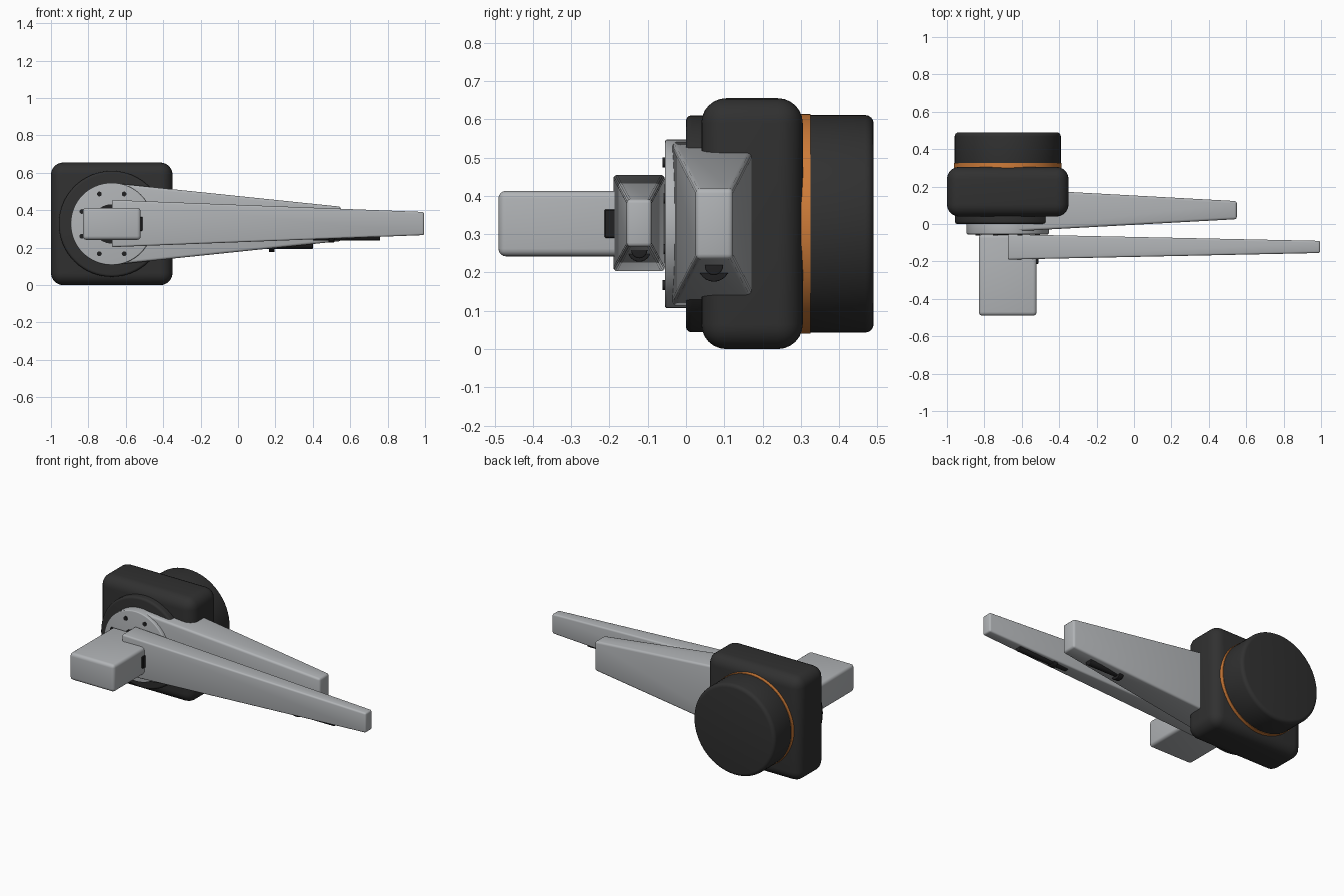
import bpy
import math
from mathutils import Matrix

cube = bpy.data.objects.get("Cube")
if cube:
    bpy.data.objects.remove(cube, do_unlink=True)

AX, AZ = -0.675, 0.327  # joint axis, running along y


def material(name, rgb):
    m = bpy.data.materials.new(name)
    m.use_nodes = True
    m.diffuse_color = (*rgb, 1)
    bsdf = next(n for n in m.node_tree.nodes if n.type == "BSDF_PRINCIPLED")
    bsdf.inputs["Base Color"].default_value = (*rgb, 1)
    return m


GREY = material("light_grey_metal", (0.44, 0.455, 0.47))
DARK = material("charcoal_plastic", (0.03, 0.03, 0.03))
BLACK = material("black_fitting", (0.015, 0.015, 0.016))
ORANGE = material("orange_trim", (0.62, 0.2, 0.04))


def finish(name, mat, bevel, segments):
    ob = bpy.context.object
    ob.name = name
    ob.data.materials.append(mat)
    if bevel:
        mod = ob.modifiers.new("rounded_edges", "BEVEL")
        mod.width = bevel
        mod.segments = segments
        mod.limit_method = "ANGLE"
        mod.angle_limit = math.radians(40)
        bpy.ops.object.modifier_apply(modifier=mod.name)
    bpy.ops.object.shade_smooth_by_angle(angle=math.radians(35))
    return ob


def cylinder(name, mat, start, length, radius, axis="Y", bevel=0.0, sides=64):
    """Cylinder growing from start along +axis."""
    x, y, z = start
    h = length / 2
    loc = (x, y + h, z) if axis == "Y" else (x + h, y, z)
    rot = (math.pi / 2, 0, 0) if axis == "Y" else (0, math.pi / 2, 0)
    bpy.ops.mesh.primitive_cylinder_add(vertices=sides, radius=radius, depth=length,
                                        location=loc, rotation=rot)
    return finish(name, mat, bevel, 4)


def box(name, mat, low, high, bevel, segments=4, taper=None):
    """Box between two corners; taper = (y, z) scale of the +x end."""
    bpy.ops.mesh.primitive_cube_add(size=2)
    mid = [(a + b) / 2 for a, b in zip(low, high)]
    half = [(b - a) / 2 for a, b in zip(low, high)]
    mesh = bpy.context.object.data
    if taper:
        for v in mesh.vertices:
            if v.co.x > 0:
                v.co.y *= taper[0]
                v.co.z *= taper[1]
    mesh.transform(Matrix.Translation(mid) @ Matrix.Diagonal((*half, 1)))
    return finish(name, mat, bevel, segments)


# Motor housing with its drum, trim ring and front collar
box("motor_housing", DARK, (-1, 0.04, 0), (-0.35, 0.305, 0.655), 0.065, 6)
cylinder("rear_drum", DARK, (AX, 0.29, AZ), 0.2, 0.284, bevel=0.022)
cylinder("trim_ring", ORANGE, (AX, 0.3, AZ), 0.025, 0.287)
cylinder("front_collar", DARK, (AX, 0, AZ), 0.08, 0.283, bevel=0.014)

# Mounting flange with hub and bolt circle
cylinder("flange", GREY, (AX, -0.055, AZ), 0.06, 0.22, bevel=0.006)
cylinder("flange_hub", BLACK, (AX, -0.06, AZ), 0.02, 0.105)
for i in range(8):
    a = math.pi * (2 * i + 1) / 8
    cylinder("flange_bolt", BLACK, (AX + 0.173 * math.cos(a), -0.061, AZ + 0.173 * math.sin(a)),
             0.02, 0.013, sides=12)

# Tapered arms
box("rear_arm", GREY, (AX, -0.041, 0.108), (0.55, 0.189, 0.546), 0.013, 3, (0.42, 0.42))
box("front_arm", GREY, (AX, -0.19, 0.203), (0.995, -0.055, 0.455), 0.01, 3, (0.48, 0.49))

# Wrist block and its side socket
box("wrist_block", GREY, (-0.83, -0.49, 0.242), (-0.52, -0.055, 0.413), 0.02)
box("side_socket", BLACK, (-0.54, -0.213, 0.29), (-0.511, -0.1, 0.365), 0.003, 1)

# Damper rods slung under both arms
for label, x, y, z, length, radius, clip_x, clip_r in (
        ("rear", 0.03, 0.073, 0.217, 0.37, 0.024, 0.165, 0.041),
        ("front", 0.4, -0.122, 0.258, 0.36, 0.021, 0.485, 0.03)):
    cylinder(label + "_damper_rod", BLACK, (x, y, z), length, radius, "X", 0.004, 24)
    cylinder(label + "_rod_clip", BLACK, (clip_x, y, z), 0.03, clip_r, "X", 0.003, 24)
